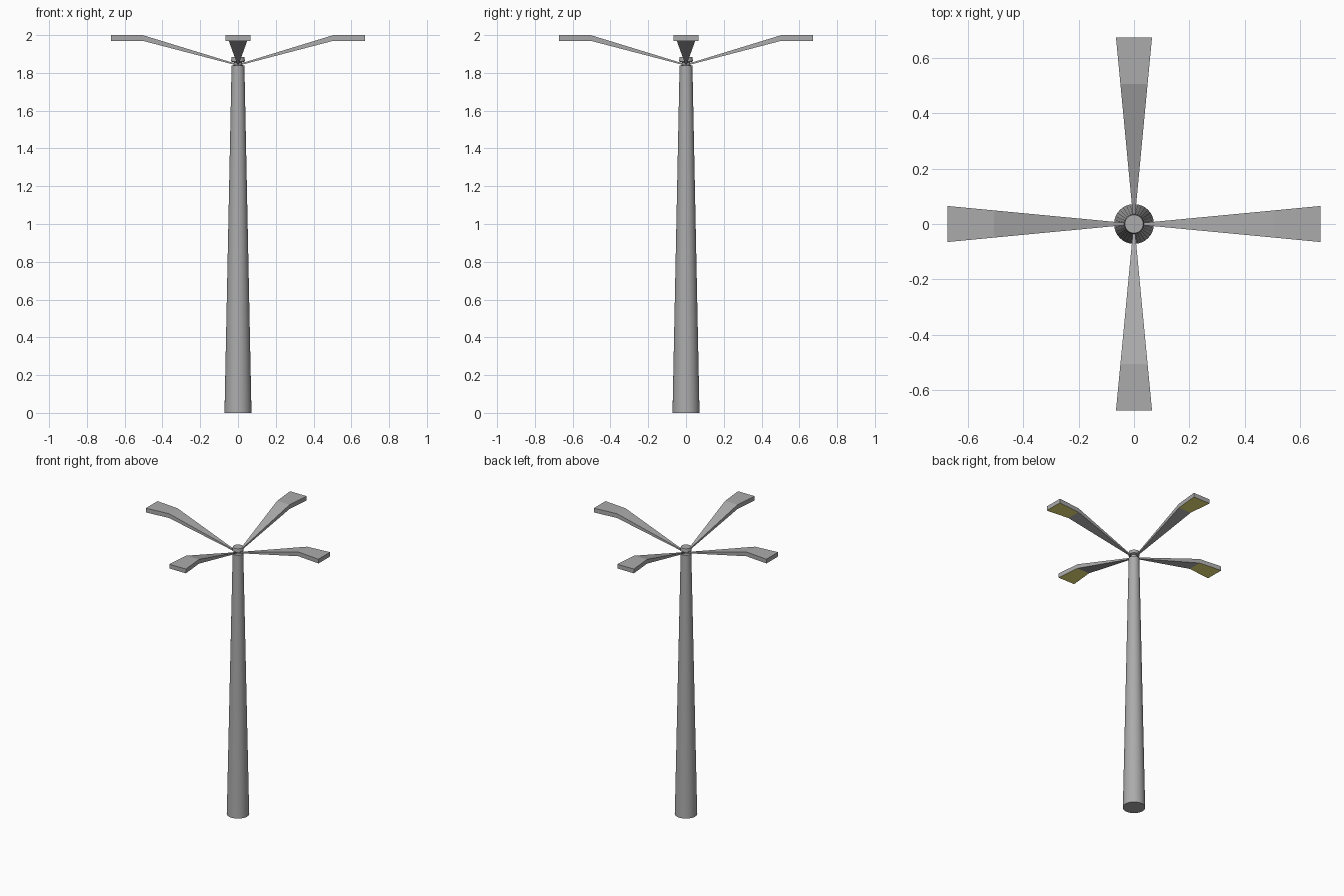
import bpy, math

if "Cube" in bpy.data.objects:
    bpy.data.objects.remove(bpy.data.objects["Cube"])

SIDES = 32

# Colours: dark grey metal and yellow light panels
metal = bpy.data.materials.new("metal_grey")
metal.diffuse_color = (0.41, 0.41, 0.41, 1)
metal.use_nodes = True
metal.node_tree.nodes["Principled BSDF"].inputs["Base Color"].default_value = metal.diffuse_color
glow = bpy.data.materials.new("light_panel_yellow")
glow.diffuse_color = (0.9, 0.82, 0.2, 1)
glow.use_nodes = True
glow.node_tree.nodes["Principled BSDF"].inputs["Base Color"].default_value = glow.diffuse_color


def make_object(name, verts, faces):
    mesh = bpy.data.meshes.new(name)
    mesh.from_pydata(verts, [], faces)
    mesh.update()
    mesh.materials.append(metal)
    obj = bpy.data.objects.new(name, mesh)
    bpy.context.collection.objects.link(obj)
    return obj


def lathe(name, profile):
    """Spin a (radius, z) profile and close both ends with flat caps."""
    verts = [(r * math.cos(2 * math.pi * i / SIDES), r * math.sin(2 * math.pi * i / SIDES), z)
             for r, z in profile for i in range(SIDES)]
    faces = [(k * SIDES + i, k * SIDES + (i + 1) % SIDES,
              (k + 1) * SIDES + (i + 1) % SIDES, (k + 1) * SIDES + i)
             for k in range(len(profile) - 1) for i in range(SIDES)]
    last = (len(profile) - 1) * SIDES
    faces += [tuple(reversed(range(SIDES))), tuple(range(last, last + SIDES))]
    obj = make_object(name, verts, faces)
    bpy.ops.object.select_all(action='DESELECT')
    obj.select_set(True)
    bpy.context.view_layer.objects.active = obj
    bpy.ops.object.shade_smooth_by_angle(angle=math.radians(30))
    return obj


# Tapered pole, and a cap on a narrow neck
lathe("pole", [(0.072, 0), (0.071, 0.025), (0.034, 1.838), (0.022, 1.842)])
lathe("pole_cap", [(0.022, 1.84), (0.022, 1.856), (0.036, 1.86),
                   (0.036, 1.87), (0.033, 1.884)])

# Four arms: rising taper, then a level lamp head with a yellow underside
# section: distance out, half width, bottom z, top z
sections = [(0.015, 0.0025, 1.842, 1.85), (0.505, 0.049, 1.97, 2.0), (0.673, 0.065, 1.97, 2.0)]
for n in range(4):
    verts = []
    for x, w, low, high in sections:
        verts += [(x, -w, low), (x, w, low), (x, w, high), (x, -w, high)]
    # wind the faces so that every normal points outwards
    faces = [(3, 2, 1, 0), (8, 9, 10, 11)]
    for k in (0, 4):
        faces += [(k + i, k + (i + 1) % 4, k + 4 + (i + 1) % 4, k + 4 + i) for i in range(4)]
    arm = make_object(f"lamp_arm_{n + 1}", verts, faces)
    arm.data.materials.append(glow)
    arm.data.polygons[6].material_index = 1
    arm.rotation_euler.z = n * math.pi / 2
